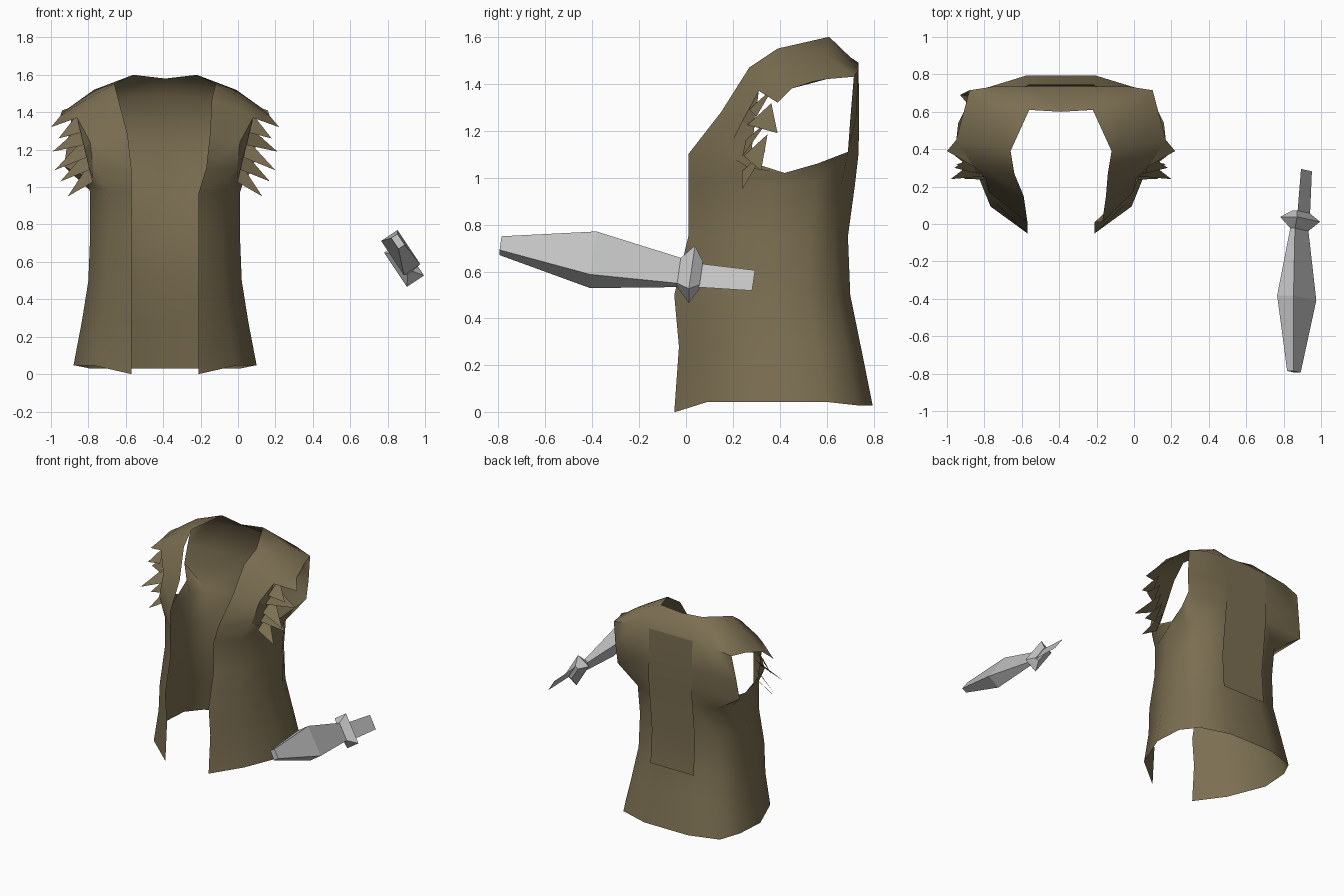
import bpy
import bmesh
from mathutils import Vector

cube = bpy.data.objects.get("Cube")
if cube:
    bpy.data.objects.remove(cube)


def material(name, color):
    m = bpy.data.materials.new(name)
    m.use_nodes = True
    m.diffuse_color = color
    m.node_tree.nodes["Principled BSDF"].inputs["Base Color"].default_value = color
    return m


brown = material("worn brown leather", (0.2, 0.16, 0.085, 1))
grey = material("dull grey", (0.55, 0.55, 0.55, 1))


class Sheet:
    """Collects faces by position, sharing the vertices that coincide."""

    def __init__(self):
        self.bm = bmesh.new()
        self.known = {}
        self.side = 1

    def vert(self, p):
        p = (p[0] * self.side, p[1], p[2])
        key = tuple(round(c, 3) for c in p)
        if key not in self.known:
            self.known[key] = self.bm.verts.new(p)
        return self.known[key]

    def face(self, *points):
        verts = list(dict.fromkeys(self.vert(p) for p in points))
        if len(verts) > 2:
            self.bm.faces.new(verts)

    def grid(self, rows):
        for low, high in zip(rows, rows[1:]):
            for i in range(len(low) - 1):
                self.face(low[i], low[i + 1], high[i + 1], high[i])

    def finish(self, name, mat, center=0.0, smooth=None):
        mesh = bpy.data.meshes.new(name)
        bmesh.ops.recalc_face_normals(self.bm, faces=self.bm.faces[:])
        self.bm.to_mesh(mesh)
        self.bm.free()
        mesh.materials.append(mat)
        ob = bpy.data.objects.new(name, mesh)
        ob.location.x = center
        bpy.context.collection.objects.link(ob)
        if smooth:
            bpy.ops.object.select_all(action="DESELECT")
            ob.select_set(True)
            bpy.context.view_layer.objects.active = ob
            bpy.ops.object.shade_smooth_by_angle(angle=smooth)


VEST_X = -0.39

# Half outline of the vest: share of the width, share of the depth
outline = [(0.77, 0.17), (1, 0.5), (0.97, 0.76), (0.82, 0.92), (0.37, 1), (0, 1)]


def ring(z, width, front, back, drop=0.0):
    pts = [(0.18, front, z - drop)]
    for i, (u, t) in enumerate(outline):
        lift = drop / 2 if i < 3 else 0
        pts.append((u * width, front + t * (back - front), z + lift))
    return pts


vest, fringe = Sheet(), Sheet()
tips = [(0.57, 0.3, 1.26), (0.6, 0.39, 1.19), (0.59, 0.24, 1.09),
        (0.56, 0.32, 1.03), (0.52, 0.24, 0.95)]

# Each half: its front edge and the back corner of its armhole differ a little
for side, edge, flare in ((1, 0.22, 0.475), (-1, 0.18, 0.54)):
    vest.side = fringe.side = side
    corner = (flare, 0.69, 1.11)
    chest = [(edge, 0.01, 1.1), (0.385, 0.17, 1.1), (0.4, 0.42, 1.02),
             (0.43, 0.56, 1.06), corner, (0.18, 0.735, 1.1), (0, 0.735, 1.1)]

    # Body, as rings from the front opening round to the back centre
    vest.grid([
        ring(0.03, 0.49, -0.05, 0.795, 0.03),
        ring(0.28, 0.445, -0.03, 0.745),
        ring(0.5, 0.41, -0.05, 0.7),
        ring(0.75, 0.4, 0.01, 0.69),
        ring(0.97, 0.4, 0.01, 0.72),
        chest,
    ])

    # Yoke: neck edge and shoulder seam, running from the chest over to the back
    neck = [chest[0], (edge + 0.02, 0.15, 1.28), (0.25, 0.27, 1.47), (0.27, 0.39, 1.55),
            (0.17, 0.61, 1.6), (0.17, 0.735, 1.48), (0.17, 0.738, 1.25), chest[5]]
    seam = [chest[1], (0.4, 0.24, 1.24), (0.41, 0.3, 1.41), (0.42, 0.42, 1.47),
            (0.38, 0.6, 1.52), (0.36, 0.735, 1.46), (0.36, 0.725, 1.25), corner]
    vest.grid([neck, seam])
    spine = [(0, 0.6, 1.58), (0, 0.735, 1.49), (0, 0.738, 1.25), chest[6]]
    vest.grid([spine, neck[4:]])

    # Shoulder cap, flaring past the seam and hanging down at the back
    rim = [seam[1], (0.47, 0.31, 1.37), (0.56, 0.45, 1.38), (0.52, 0.6, 1.42),
           (0.49, 0.715, 1.43), (flare / 2 + 0.25, 0.7, 1.25), corner]
    vest.grid([seam[1:], rim])

    # Ragged fringe round the front of the armhole, its tufts twisted outward
    fringe.face(rim[2], rim[3], (0.55, 0.54, 1.41))
    fringe.face(rim[1], rim[2], (0.61, 0.39, 1.32))
    top, bottom = Vector(rim[1]), Vector((0.39, 0.27, 1.04))
    twist = Vector((0, 0.06, 0))
    for i, tip in enumerate(tips):
        a = top.lerp(bottom, (i - 0.2) / len(tips)) + twist
        b = top.lerp(bottom, (i + 1.2) / len(tips)) - twist / 2
        fringe.face(a, b, tip)
    middle = top.lerp(bottom, 0.5)
    fringe.face(chest[1], seam[1], middle, bottom)
    fringe.face(seam[1], rim[1], middle)
    fringe.face(chest[1], bottom, chest[2])

vest.finish("vest", brown, VEST_X, smooth=1.1)
fringe.finish("armhole_fringe", brown, VEST_X)

# Loose panel hanging down the back
panel = Sheet()
panel.grid([[(u, y, z) for u in (-0.18, 0.18)]
            for y, z in ((0.739, 1.47), (0.745, 1.08), (0.705, 0.7), (0.722, 0.45))])
panel.finish("back_panel", brown, VEST_X, smooth=0.7)

# Dagger: tilted rectangular sections along y
LONG, WIDE = Vector((0.555, 0, -0.832)), Vector((0.832, 0, 0.555))


def section(y, x, z, length, width):
    pts = []
    for a, b in ((-1, -1), (-1, 1), (1, 1), (1, -1)):
        p = Vector((x, y, z)) + LONG * a * length / 2 + WIDE * b * width / 2
        p.y -= a * length * 0.06
        pts.append(p)
    return pts


def loft(name, sections):
    s = Sheet()
    s.grid([r + r[:1] for r in sections])
    s.face(*sections[0])
    s.face(*sections[-1])
    s.finish(name, grey)


collar = section(-0.03, 0.884, 0.596, 0.13, 0.03)
loft("dagger_blade", [section(-0.79, 0.855, 0.71, 0.07, 0.04),
                      section(-0.395, 0.87, 0.65, 0.22, 0.105), collar])
loft("dagger_guard", [collar, section(0.025, 0.888, 0.588, 0.22, 0.11),
                      section(0.065, 0.893, 0.585, 0.12, 0.03)])

# Thin flat grip
grip = Sheet()
start, end = section(0.06, 0.908, 0.583, 0.12, 0), section(0.288, 0.922, 0.562, 0.105, 0)
grip.face(start[0], start[2], end[2], end[0])
grip.finish("dagger_grip", grey)
